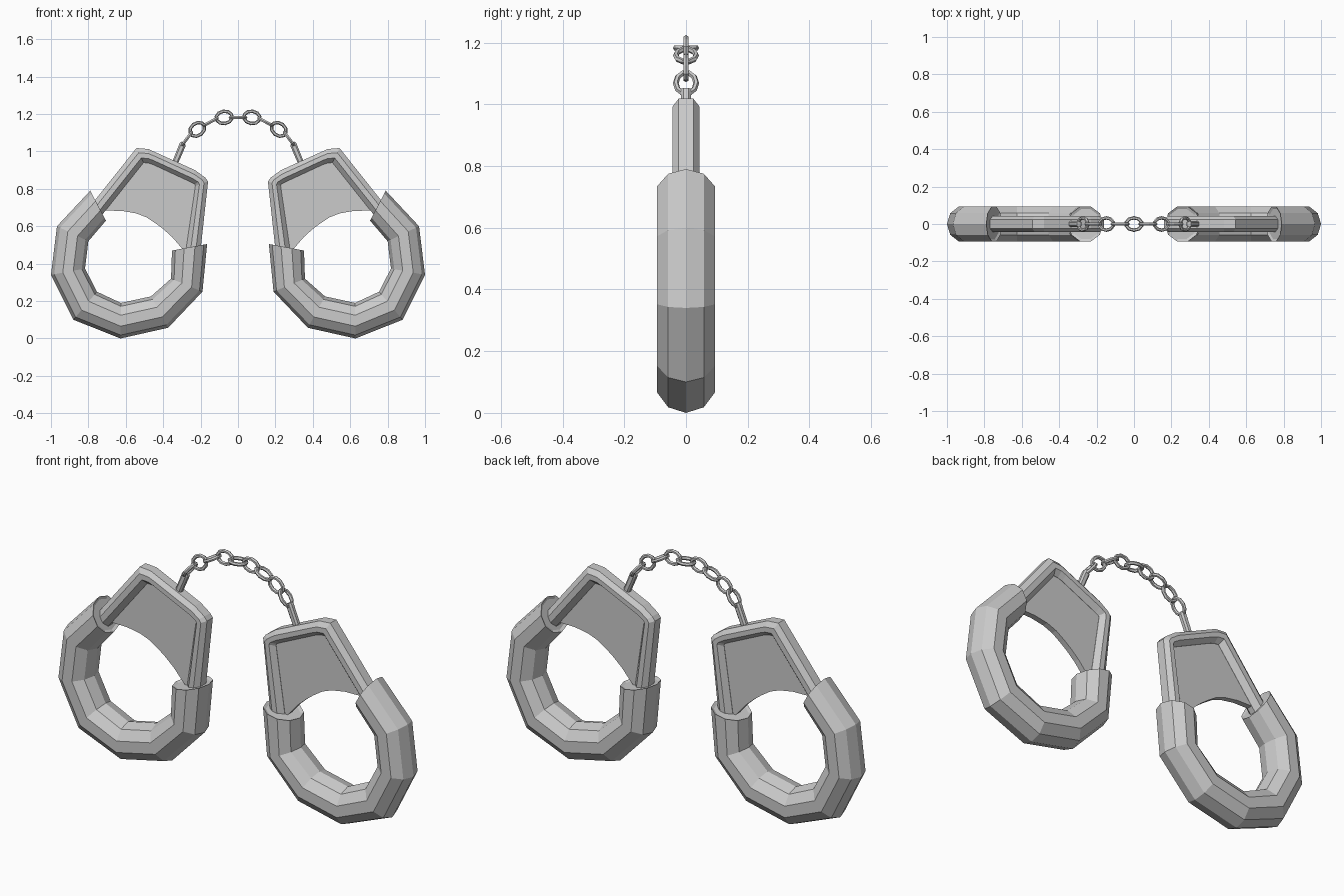
import bpy, bmesh
from math import cos, sin, pi, radians
from mathutils import Vector

if "Cube" in bpy.data.objects:
    bpy.data.objects.remove(bpy.data.objects["Cube"])


def finish(bm, name, mirror=False):
    bmesh.ops.recalc_face_normals(bm, faces=bm.faces)
    me = bpy.data.meshes.new(name)
    bm.to_mesh(me)
    bm.free()
    ob = bpy.data.objects.new(name, me)
    bpy.context.collection.objects.link(ob)
    if mirror:
        m = ob.modifiers.new("mirror", 'MIRROR')
        m.use_axis[0] = True
        m.use_mirror_merge = False
    return ob


def loft(name, stations, section, inset=0.0):
    """Sweep a (t, y) section between paired outer (ox, oz) and inner (ix, iz) points."""
    bm = bmesh.new()
    rings = []
    for ox, oz, ix, iz in stations:
        rings.append([bm.verts.new((ox + (ix - ox) * t, y, oz + (iz - oz) * t))
                      for t, y in section])
    n = len(section)
    for a, b in zip(rings, rings[1:]):
        for i in range(n):
            j = (i + 1) % n
            bm.faces.new((a[i], a[j], b[j], b[i]))
    caps = [bm.faces.new(rings[0]), bm.faces.new(rings[-1])]
    bmesh.ops.recalc_face_normals(bm, faces=bm.faces)
    if inset:
        bmesh.ops.inset_individual(bm, faces=caps, thickness=inset, depth=-inset * 0.5)
    return finish(bm, name, True)


# padded ring: ten-sided tube around the wrist
round_section = [(0.5 - 0.5 * cos(2 * pi * k / 10), 0.098 * sin(2 * pi * k / 10))
                 for k in range(10)]
loft("padded_ring", [
    (0.79, 0.79, 0.706, 0.63), (0.968, 0.60, 0.80, 0.52),
    (1.0, 0.34, 0.818, 0.374), (0.88, 0.10, 0.754, 0.25),
    (0.628, 0.0, 0.626, 0.19), (0.374, 0.057, 0.465, 0.225),
    (0.19, 0.25, 0.358, 0.32), (0.165, 0.505, 0.353, 0.47)],
    round_section, 0.014)

# chamfered frame bar
bar_section = [(0, -0.024), (0.32, -0.043), (0.68, -0.043), (1, -0.016),
               (1, 0.016), (0.68, 0.043), (0.32, 0.043), (0, 0.024)]
loft("cuff_frame", [
    (0.205, 0.43, 0.285, 0.43), (0.16, 0.84, 0.228, 0.815),
    (0.175, 0.86, 0.23, 0.825), (0.23, 0.90, 0.25, 0.835),
    (0.44, 0.995, 0.455, 0.93), (0.48, 1.013, 0.48, 0.938),
    (0.543, 1.018, 0.505, 0.94), (0.80, 0.695, 0.735, 0.65)],
    bar_section)

# recessed plate with a curved lower edge
outline = [(0.25, 0.44), (0.30, 0.482), (0.353, 0.543), (0.40, 0.585), (0.44, 0.615),
           (0.49, 0.648), (0.545, 0.669), (0.62, 0.682), (0.72, 0.684), (0.75, 0.69),
           (0.52, 0.97), (0.47, 0.97), (0.20, 0.85)]
bm = bmesh.new()
face = bm.faces.new([bm.verts.new((x, -0.015, z)) for x, z in outline])
new = bmesh.ops.extrude_face_region(bm, geom=[face])['geom']
bmesh.ops.translate(bm, vec=(0, 0.03, 0),
                    verts=[v for v in new if isinstance(v, bmesh.types.BMVert)])
finish(bm, "cuff_plate", True)

# chain stem
loft("chain_stem", [(0.352, 0.945, 0.322, 0.932), (0.312, 1.044, 0.280, 1.029),
                    (0.305, 1.053, 0.284, 1.043)],
     [(0, -0.008), (0.25, -0.016), (0.75, -0.016), (1, -0.008),
      (1, 0.008), (0.75, 0.016), (0.25, 0.016), (0, 0.008)])


def link(x, z, tilt, flat, mirror):
    """Oval chain link; flat links lie in the front plane, others stand across it."""
    bm = bmesh.new()
    along = Vector((cos(tilt), 0, sin(tilt)))
    up = Vector((-sin(tilt), 0, cos(tilt)))
    side = Vector((0, 1, 0))
    across, normal = (up, side) if flat else (side, up)
    n, m, r = 10, 6, 0.0095
    rings = []
    for i in range(n):
        a = 2 * pi * (i + 0.5) / n
        centre = Vector((x, 0, z)) + along * 0.043 * cos(a) + across * 0.033 * sin(a)
        out = along * cos(a) + across * sin(a)
        rings.append([bm.verts.new(centre + out * r * cos(2 * pi * k / m)
                                   + normal * r * sin(2 * pi * k / m)) for k in range(m)])
    for i in range(n):
        p, q = rings[i], rings[(i + 1) % n]
        for k in range(m):
            l = (k + 1) % m
            bm.faces.new((p[k], p[l], q[l], q[k]))
    finish(bm, "chain_link", mirror)


# chain: middle link plus mirrored pairs
link(0, 1.182, 0, False, False)
for x, z, deg, flat in [(0.074, 1.182, -8, True), (0.147, 1.158, -28, False),
                        (0.218, 1.118, -38, True), (0.273, 1.068, -53, False)]:
    link(x, z, radians(deg), flat, True)
